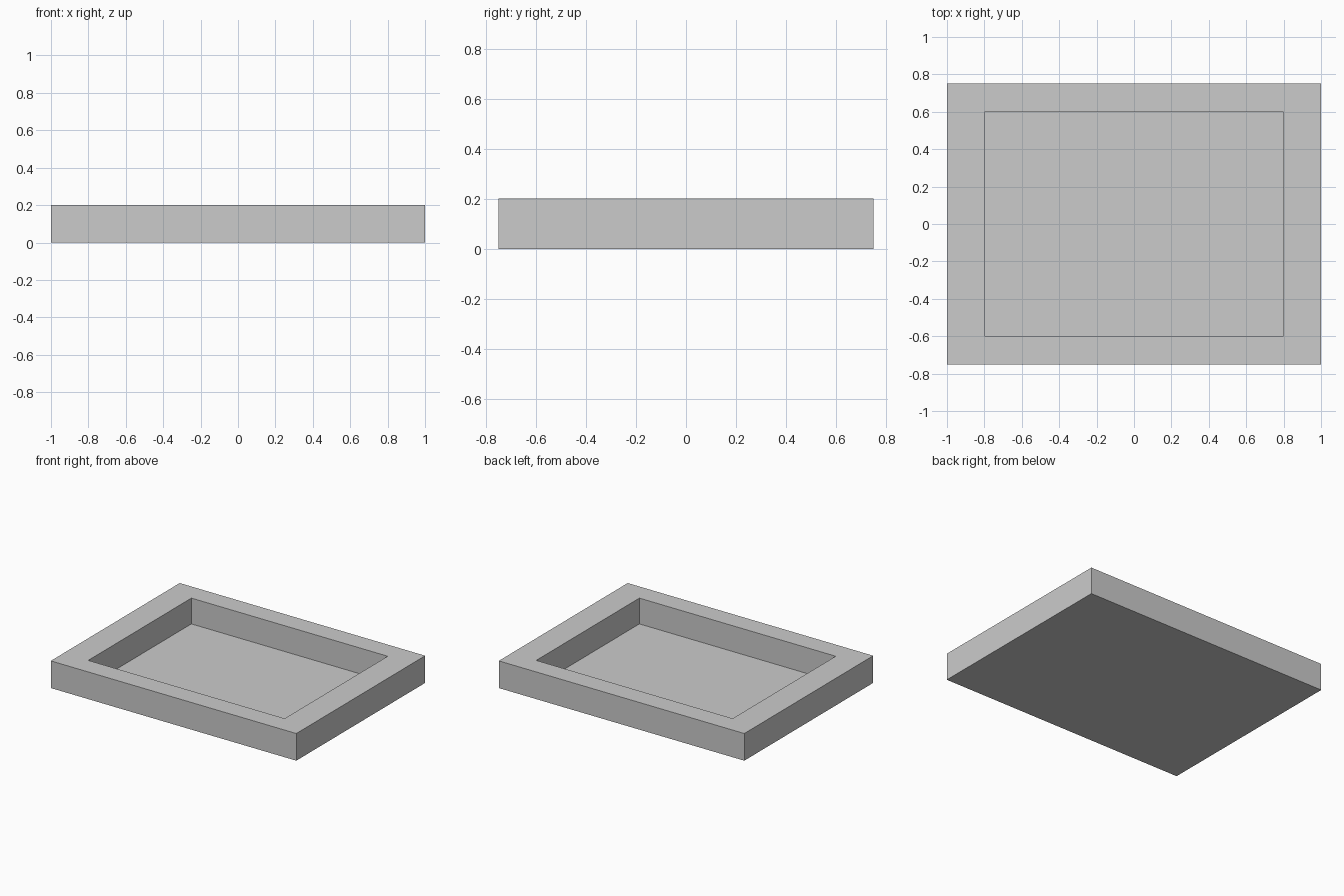
import bpy, bmesh

if "Cube" in bpy.data.objects:
    bpy.data.objects.remove(bpy.data.objects["Cube"])

W, D, H = 2.0, 1.5, 0.2      # outer size
IW, ID = 1.6, 1.2            # recess size
FLOOR = 0.01                 # recess floor height

# Tray: solid block whose top is inset and pushed down
bm = bmesh.new()
bmesh.ops.create_cube(bm, size=1)
for v in bm.verts:
    v.co = (v.co.x * W, v.co.y * D, (v.co.z + 0.5) * H)
bm.normal_update()
top = max(bm.faces, key=lambda f: f.calc_center_median().z)

# Rim
bmesh.ops.inset_region(bm, faces=[top], thickness=0.1, use_even_offset=True)
for v in top.verts:
    v.co.x = IW / 2 if v.co.x > 0 else -IW / 2
    v.co.y = ID / 2 if v.co.y > 0 else -ID / 2

# Recess with vertical walls
floor = bmesh.ops.extrude_discrete_faces(bm, faces=[top])["faces"][0]
for v in floor.verts:
    v.co.z = FLOOR
bmesh.ops.recalc_face_normals(bm, faces=bm.faces[:])

mesh = bpy.data.meshes.new("tray")
bm.to_mesh(mesh)
bm.free()
tray = bpy.data.objects.new("tray", mesh)
bpy.context.collection.objects.link(tray)
